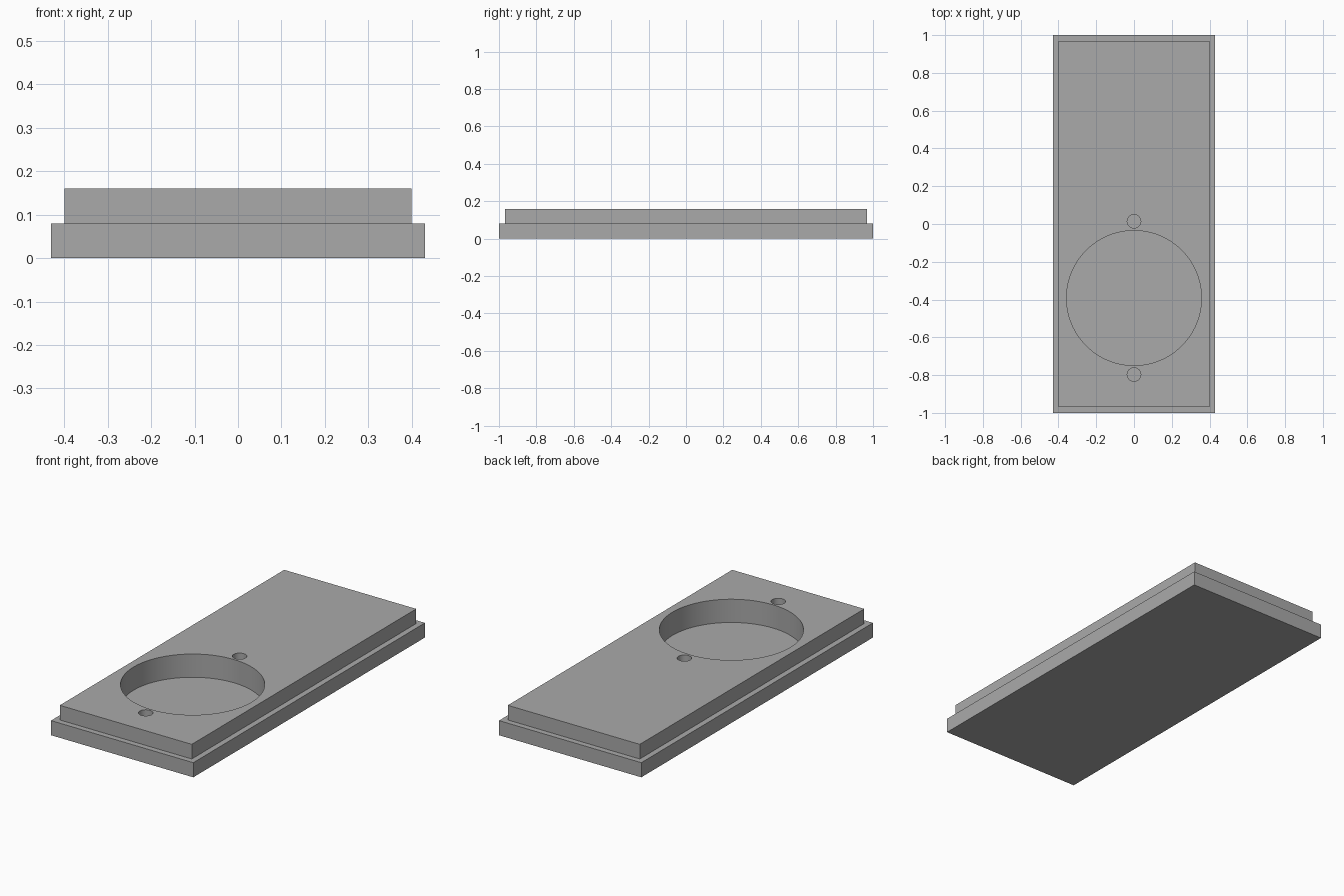
import bpy
import bmesh
from mathutils import Matrix, Vector

cube = bpy.data.objects.get("Cube")
if cube:
    bpy.data.objects.remove(cube, do_unlink=True)

HALF_X, HALF_Y, LIP = 0.43, 1.0, 0.044
STEP_Z, TOP_Z, FLOOR_Z = 0.08, 0.16, 0.033

grey = bpy.data.materials.new("plain grey")
grey.use_nodes = True
grey.diffuse_color = (0.4, 0.4, 0.4, 1)
grey.node_tree.nodes["Principled BSDF"].inputs["Base Color"].default_value = grey.diffuse_color


def add_object(name, bm):
    mesh = bpy.data.meshes.new(name)
    bm.to_mesh(mesh)
    bm.free()
    mesh.materials.append(grey)
    obj = bpy.data.objects.new(name, mesh)
    bpy.context.collection.objects.link(obj)
    return obj


def add_cutter(name, y, radius, sides):
    """Upright cylinder reaching from the recess floor to above the lid."""
    bm = bmesh.new()
    height = 0.3
    bmesh.ops.create_cone(bm, cap_ends=True, segments=sides, radius1=radius,
                          radius2=radius, depth=height,
                          matrix=Matrix.Translation((0, y, FLOOR_Z + height / 2)))
    return add_object(name, bm)


# Stepped lid: wide base slab with a raised, inset upper slab
bm = bmesh.new()
bmesh.ops.create_cube(bm, size=1)
bmesh.ops.scale(bm, vec=(2 * HALF_X, 2 * HALF_Y, STEP_Z), verts=bm.verts)
bmesh.ops.translate(bm, vec=(0, 0, STEP_Z / 2), verts=bm.verts)
bm.faces.ensure_lookup_table()
top = max(bm.faces, key=lambda f: f.calc_center_median().z)
bmesh.ops.inset_region(bm, faces=[top], thickness=LIP)
raised = bmesh.ops.extrude_face_region(bm, geom=[top])
verts = [v for v in raised["geom"] if isinstance(v, bmesh.types.BMVert)]
bmesh.ops.translate(bm, vec=Vector((0, 0, TOP_Z - STEP_Z)), verts=verts)
if top.is_valid:
    bmesh.ops.delete(bm, geom=[top], context="FACES_ONLY")
bmesh.ops.recalc_face_normals(bm, faces=bm.faces)
lid = add_object("stepped_lid", bm)

# Round recess with a small screw hole on either side of it
cutters = [
    add_cutter("round_recess_cutter", -0.392, 0.357, 96),
    add_cutter("rear_hole_cutter", 0.014, 0.036, 32),
    add_cutter("front_hole_cutter", -0.797, 0.036, 32),
]
bpy.context.view_layer.objects.active = lid
for cutter in cutters:
    mod = lid.modifiers.new(cutter.name, "BOOLEAN")
    mod.operation = "DIFFERENCE"
    mod.solver = "EXACT"
    mod.object = cutter
    bpy.ops.object.modifier_apply(modifier=mod.name)
    bpy.data.objects.remove(cutter, do_unlink=True)

# Smooth hole walls, sharp rims
bpy.ops.object.select_all(action="DESELECT")
lid.select_set(True)
bpy.ops.object.shade_smooth_by_angle()
